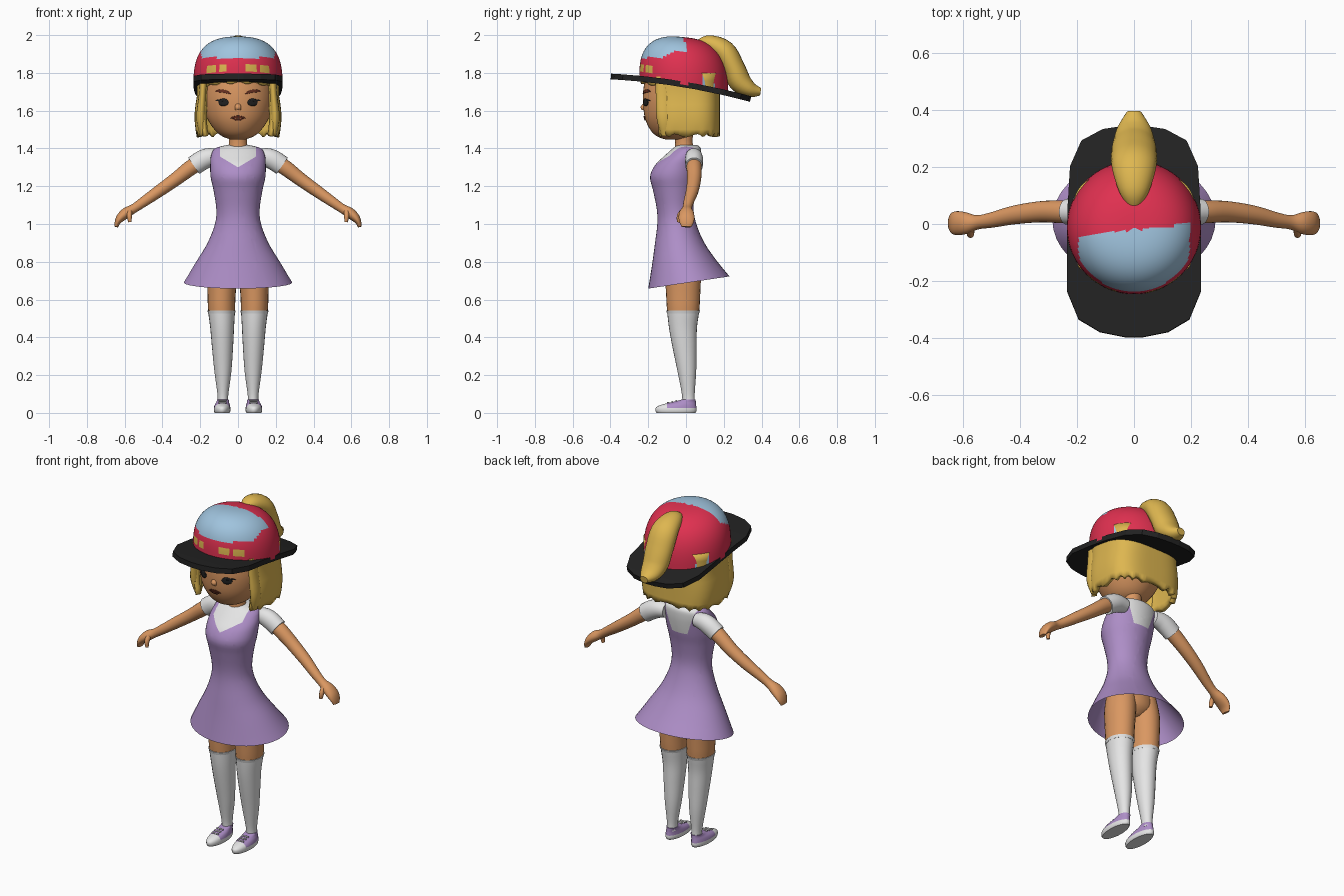
import bpy, bmesh, math
from mathutils import Vector
from mathutils.bvhtree import BVHTree

if "Cube" in bpy.data.objects:
    bpy.data.objects.remove(bpy.data.objects["Cube"])

COLOURS = {
    "skin": (0.70, 0.31, 0.12), "blonde": (0.73, 0.47, 0.08), "red": (0.74, 0.03, 0.08),
    "sky_blue": (0.35, 0.55, 0.73), "white": (0.78, 0.78, 0.78), "black": (0.016, 0.016, 0.016),
    "lilac": (0.42, 0.27, 0.57), "brown": (0.14, 0.03, 0.015),
}
MATS = {}
for key, rgb in COLOURS.items():
    m = bpy.data.materials.new(key)
    m.use_nodes = True
    m.diffuse_color = (*rgb, 1)
    m.node_tree.nodes["Principled BSDF"].inputs["Base Color"].default_value = (*rgb, 1)
    MATS[key] = m


def finish(name, bm, mats, rule=None, mirror=False, thick=0, angle=45):
    """Turn a bmesh into a coloured, shaded object."""
    bmesh.ops.recalc_face_normals(bm, faces=bm.faces)
    for f in bm.faces:
        f.smooth = angle > 0
        if rule:
            f.material_index = mats.index(rule(f.calc_center_median()))
    me = bpy.data.meshes.new(name)
    bm.to_mesh(me)
    bm.free()
    for key in mats:
        me.materials.append(MATS[key])
    if angle > 0:
        me.set_sharp_from_angle(angle=math.radians(angle))
    ob = bpy.data.objects.new(name, me)
    bpy.context.collection.objects.link(ob)
    if mirror:
        ob.modifiers.new("Mirror", 'MIRROR')
    if thick:
        s = ob.modifiers.new("Solidify", 'SOLIDIFY')
        s.thickness, s.offset = thick, 0
    return ob


def spline(pts, k):
    """Smooth in-between stations through the given ones."""
    out = []
    for i in range(len(pts) - 1):
        a, b, c, d = (pts[max(0, min(len(pts) - 1, i + j))] for j in (-1, 0, 1, 2))
        for t in (s / k for s in range(k)):
            out.append([q + t * ((r - p) / 2 + t * (p - 2.5 * q + 2 * r - s / 2
                        + t * (1.5 * (q - r) + (s - p) / 2))) for p, q, r, s in zip(a, b, c, d)])
    return out + [list(pts[-1])]


def power(c, e):
    return math.copysign(abs(c) ** e, c)


def tube(name, mats, stations, u=(1, 0, 0), axis=None, n=24, k=4, warp=None,
         caps=(True, True), cuts=(), **kw):
    """Loft ellipses (x, y, z, radius along u, radius across) along a path."""
    st = spline(stations, k)
    bm, rings = bmesh.new(), []
    for i, (x, y, z, ru, rv) in enumerate(st):
        t = Vector(st[min(i + 1, len(st) - 1)][:3]) - Vector(st[max(i - 1, 0)][:3])
        t = Vector(axis) if axis else t.normalized()
        a = Vector(u)
        a = (a - t * a.dot(t)).normalized()
        b = t.cross(a)
        ring = []
        for j in range(n):
            th = math.tau * j / n
            p = Vector((x, y, z)) + a * ru * math.cos(th) + b * rv * math.sin(th)
            ring.append(bm.verts.new(warp(p) if warp else p))
        rings.append(ring)
    for r0, r1 in zip(rings, rings[1:]):
        for j in range(n):
            bm.faces.new((r0[j], r0[(j + 1) % n], r1[(j + 1) % n], r1[j]))
    for on, ring in zip(caps, (rings[0], rings[-1])):
        if on:
            bm.faces.new(ring)
    for co, no in cuts:
        bmesh.ops.bisect_plane(bm, geom=bm.verts[:] + bm.edges[:] + bm.faces[:],
                               plane_co=co, plane_no=no)
    return finish(name, bm, mats, **kw)


def level(z, rx, front, back, x=0):
    return (x, (front + back) / 2, z, rx, (back - front) / 2)


def sheet(name, mats, rows, cols, point, **kw):
    """Grid surface from a point(u, v) function."""
    bm = bmesh.new()
    g = [[bm.verts.new(point(i / cols, j / rows)) for i in range(cols + 1)] for j in range(rows + 1)]
    for a, b in zip(g, g[1:]):
        for i in range(cols):
            bm.faces.new((a[i], a[i + 1], b[i + 1], b[i]))
    return finish(name, bm, mats, **kw)


UP = (0, 0, 1)

# Dress and shirt torso, cut along the neckline
V, SIDE, BACK = 1.30, 0.095, 1.26


def dress_rule(c):
    x = abs(c.x)
    if c.y < 0.01:
        return "white" if c.z > V + 0.6 * x and x < SIDE else "lilac"
    return "white" if c.z > BACK and x < 0.05 + 0.35 * (c.z - BACK) else "lilac"


def hem_tilt(p):
    p.z += 0.15 * p.y * max(0, min(1, (1 - p.z) / 0.3))
    return p


cuts = [((0, 0, BACK), UP)]
for s in (-1, 1):
    cuts += [((0, 0, V), (0.6 * s, 0, -1)), ((SIDE * s, 0, 0), (1, 0, 0)),
             ((0.05 * s, 0, BACK), (s, 0, -0.35))]
tube("dress", ["lilac", "white"],
     [level(0.688, 0.287, -0.20, 0.23), level(0.8, 0.222, -0.18, 0.155), level(0.9, 0.162, -0.165, 0.095),
      level(1.0, 0.122, -0.152, 0.055), level(1.08, 0.115, -0.155, 0.04), level(1.18, 0.13, -0.175, 0.05),
      level(1.25, 0.145, -0.19, 0.065), level(1.31, 0.147, -0.165, 0.075), level(1.36, 0.143, -0.115, 0.08),
      level(1.40, 0.122, -0.07, 0.078), level(1.418, 0.06, -0.045, 0.06)],
     axis=UP, n=40, warp=hem_tilt, caps=(False, True), cuts=cuts, rule=dress_rule)

# Hips, legs with knee socks, shoes
tube("hips", ["skin"], [level(0.72, 0.05, -0.07, 0.03), level(0.77, 0.12, -0.11, 0.075),
                        level(0.87, 0.128, -0.12, 0.07), level(0.97, 0.1, -0.1, 0.03)], axis=UP)
tube("leg", ["skin", "white"],
     [level(0.05, 0.028, -0.02, 0.048, 0.08), level(0.1, 0.029, -0.022, 0.046, 0.08),
      level(0.22, 0.045, -0.045, 0.054, 0.08), level(0.35, 0.056, -0.072, 0.056, 0.082),
      level(0.45, 0.063, -0.09, 0.058, 0.084), level(0.54, 0.071, -0.1, 0.07, 0.087),
      level(0.62, 0.074, -0.105, 0.075, 0.087), level(0.75, 0.08, -0.11, 0.078, 0.083),
      level(0.88, 0.07, -0.1, 0.06, 0.07)],
     axis=UP, cuts=[((0, 0, 0.54), UP)], mirror=True,
     rule=lambda c: "white" if c.z < 0.54 else "skin")
tube("sock_cuff", ["white"], [level(0.525, 0.071, -0.1, 0.069, 0.087),
                              level(0.541, 0.075, -0.104, 0.074, 0.087)], axis=UP, k=1, mirror=True)
tube("shoe", ["white", "lilac"],
     [level(0, 0.04, -0.155, 0.05, 0.084), level(0.012, 0.044, -0.162, 0.056, 0.084),
      level(0.03, 0.043, -0.158, 0.055, 0.084), level(0.045, 0.039, -0.125, 0.053, 0.083),
      level(0.058, 0.033, -0.07, 0.052, 0.081), level(0.07, 0.031, -0.024, 0.051, 0.08)],
     axis=UP, k=3, mirror=True, cuts=[((0, 0, 0.026), UP), ((0, -0.1, 0), (0, 1, 0))],
     rule=lambda c: "lilac" if c.z > 0.026 and c.y > -0.1 else "white")
for i in range(3):
    y, z = -0.095 + 0.022 * i, 0.055 + 0.005 * i
    tube(f"lace_{i + 1}", ["white"], [(0.062, y, z, 0.005, 0.004), (0.104, y, z, 0.005, 0.004)],
         u=(0, 1, 0), n=8, k=1, mirror=True)

# Sleeves, arms, hands
Y = (0, 1, 0)
tube("sleeve", ["white"], [(0.10, 0.04, 1.355, 0.04, 0.04), (0.15, 0.042, 1.352, 0.046, 0.05),
                           (0.19, 0.043, 1.337, 0.048, 0.053), (0.234, 0.043, 1.308, 0.046, 0.052)],
     u=Y, mirror=True)
tube("arm", ["skin"], [(0.19, 0.043, 1.335, 0.038, 0.04), (0.25, 0.043, 1.298, 0.04, 0.041),
                       (0.33, 0.043, 1.237, 0.037, 0.036), (0.42, 0.032, 1.173, 0.033, 0.032),
                       (0.50, 0.014, 1.117, 0.027, 0.027), (0.55, 0.006, 1.083, 0.025, 0.024),
                       (0.59, 0.003, 1.06, 0.038, 0.028), (0.62, 0.003, 1.035, 0.042, 0.024),
                       (0.637, 0.003, 1.01, 0.038, 0.016), (0.645, 0.002, 0.985, 0.026, 0.01)],
     u=Y, mirror=True)
tube("thumb", ["skin"], [(0.575, -0.018, 1.065, 0.016, 0.015), (0.575, -0.035, 1.04, 0.014, 0.013),
                         (0.572, -0.038, 1.01, 0.009, 0.009)], u=Y, n=12, mirror=True)

# Neck and head
tube("neck", ["skin"], [level(1.39, 0.056, -0.06, 0.05), level(1.43, 0.048, -0.057, 0.035),
                        level(1.5, 0.05, -0.06, 0.04)], axis=UP)
head = tube("head", ["skin"],
            [level(1.448, 0.04, -0.11, -0.01), level(1.465, 0.085, -0.155, 0.03), level(1.50, 0.125, -0.19, 0.07),
             level(1.56, 0.163, -0.217, 0.11), level(1.64, 0.183, -0.228, 0.13), level(1.72, 0.186, -0.225, 0.14),
             level(1.80, 0.18, -0.21, 0.14)], axis=UP, n=40)
tube("nose", ["skin"], [(0, -0.215, 1.645, 0.01, 0.006), (0, -0.224, 1.62, 0.017, 0.016),
                        (0, -0.222, 1.603, 0.015, 0.012)], axis=UP, n=12)

# Face details as thin plates wrapped on the head
bvh = BVHTree.FromPolygons([v.co for v in head.data.vertices], [p.vertices for p in head.data.polygons])


def plate(name, mat, cx, cz, w, h, slope=0, bend=0, **kw):
    def point(u, v):
        s, t = 2 * u - 1, 2 * v - 1
        x = cx + w * s
        z = cz + slope * s + bend * s * s + h * t * math.sqrt(max(0.02, 1 - s * s))
        hit = bvh.ray_cast(Vector((x, -1, z)), Vector(Y))[0]
        return Vector((x, hit.y - 0.004, z))
    sheet(name, [mat], 4, 12, point, thick=0.004, **kw)


plate("eye", "black", 0.077, 1.644, 0.026, 0.02, mirror=True)
plate("eyelash", "black", 0.084, 1.655, 0.034, 0.005, 0.004, -0.006, mirror=True)
plate("eyebrow", "brown", 0.078, 1.703, 0.04, 0.008, 0.006, -0.007, mirror=True)
plate("upper_lip", "brown", 0, 1.567, 0.038, 0.006, bend=-0.006)
plate("lower_lip", "brown", 0, 1.553, 0.028, 0.005, bend=0.004)


# Bobbed hair, fringe, side locks
def bob(u, v):
    a = math.radians(-45 + 270 * u)
    z = 1.46 + 0.34 * v
    if v == 0:
        z += 0.02 * abs(math.sin(9 * a))
    rx = 0.203 + 0.012 * math.sin(math.pi * min(1, v * 1.6))
    return Vector((rx * power(math.cos(a), 0.6), 0.165 * power(math.sin(a), 0.6), z))


def fringe(u, v):
    a = math.radians(190 + 160 * u)
    low = 1.747 - 0.045 * abs(math.cos(a)) ** 4 + 0.006 * math.sin(40 * u)
    return Vector((0.2 * math.cos(a), 0.235 * math.sin(a), low + (1.80 - low) * v))


sheet("bob_hair", ["blonde"], 8, 72, bob, thick=0.03)
sheet("fringe", ["blonde"], 3, 40, fringe, thick=0.012)
tube("side_lock", ["blonde"], [(0.182, -0.12, 1.78, 0.02, 0.04), (0.188, -0.12, 1.68, 0.02, 0.04),
                               (0.197, -0.115, 1.56, 0.024, 0.04), (0.185, -0.105, 1.47, 0.016, 0.025)],
     n=16, mirror=True)


# Cap crown with painted patches
def crown_rule(c):
    if c.z > 1.88 and c.y < -0.02 + 0.1 * c.x and abs(c.x) < 0.195:
        return "sky_blue"
    if 0.09 < c.y < 0.16 and c.z < 1.79 - 0.6 * (c.y - 0.09):
        return "sky_blue"
    spot = min(abs(c.x - q) for q in (-0.14, -0.075, 0.07, 0.14))
    return "blonde" if c.y < -0.1 and 1.798 < c.z < 1.838 and spot < 0.02 else "red"


def crown_tilt(p):
    p.z -= 0.17 * p.y * (1 - 0.4 * (p.z - 1.735) / 0.255)
    return p


crown = []
for i in range(25):
    a = math.pi / 2 * i / 24
    r, h = max(0.01, power(math.cos(a), 0.74)), power(math.sin(a), 0.74)
    crown.append((0, -0.012, 1.735 + 0.253 * h, 0.236 * r, 0.235 * r))
tube("cap_crown", ["red", "sky_blue", "blonde"], crown, axis=UP, n=72, k=1, warp=crown_tilt, rule=crown_rule)

# Brim, faceted
EDGE = [(-0.398, 0.03), (-0.38, 0.12), (-0.335, 0.195), (-0.235, 0.236), (-0.1, 0.236), (0.05, 0.234),
        (0.2, 0.225), (0.29, 0.185), (0.33, 0.11), (0.342, 0.03)]


def brim(u, v):
    y, w = EDGE[round(v * (len(EDGE) - 1))]
    return Vector((w * (2 * u - 1), y, 1.737 - 0.17 * y - 0.15 * y * y))


sheet("cap_brim", ["black"], len(EDGE) - 1, 1, brim, thick=0.03, angle=0)

# Ponytail over the back of the cap
tube("ponytail", ["blonde"], [(0, 0.065, 1.955, 0.025, 0.02), (0, 0.12, 1.957, 0.055, 0.043),
                              (0, 0.20, 1.915, 0.078, 0.06), (0, 0.25, 1.83, 0.08, 0.06),
                              (0, 0.285, 1.755, 0.074, 0.06), (0, 0.34, 1.712, 0.058, 0.042),
                              (0, 0.395, 1.70, 0.025, 0.02)])
